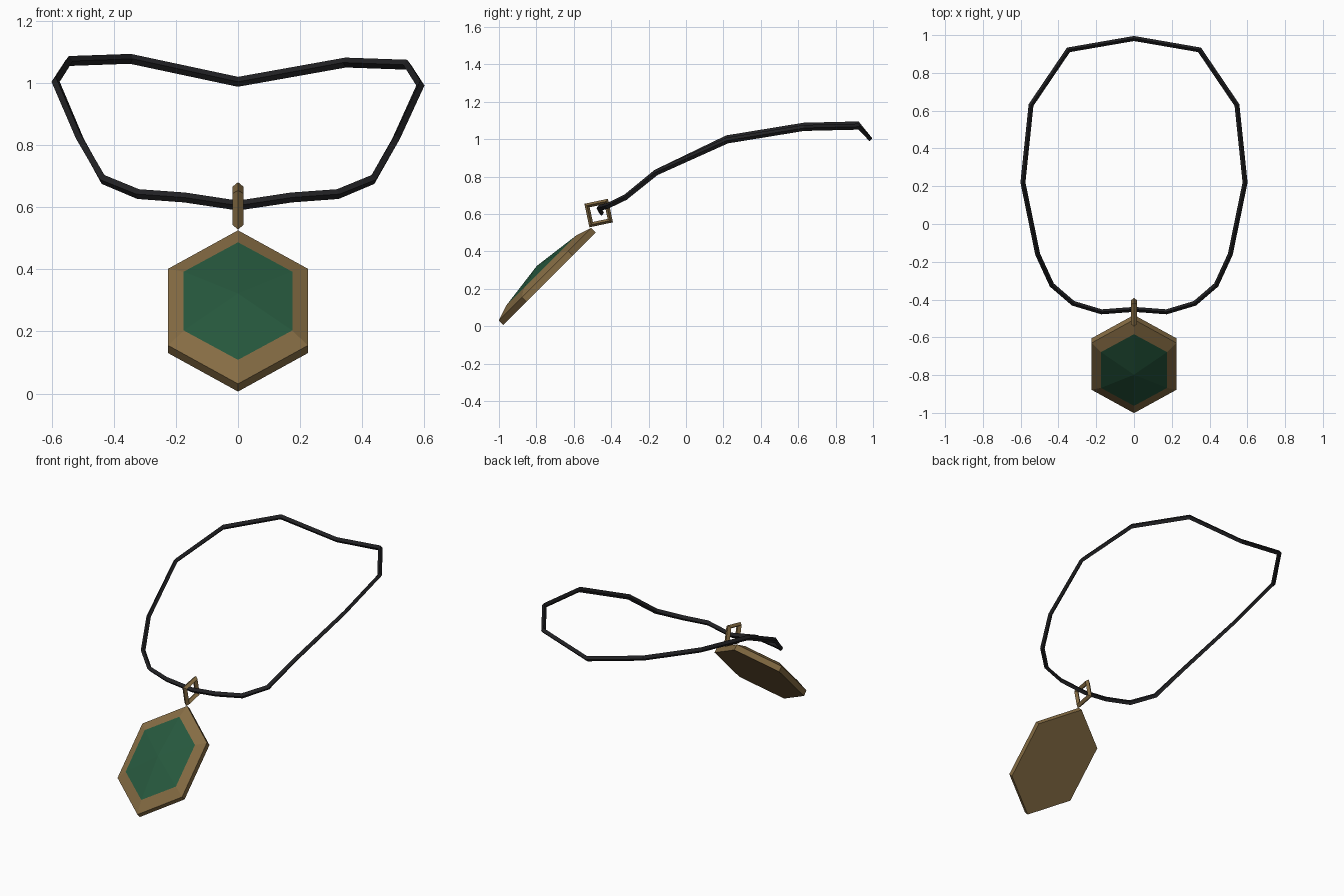
import bpy, bmesh, math
from mathutils import Vector, Matrix

if "Cube" in bpy.data.objects:
    bpy.data.objects.remove(bpy.data.objects["Cube"])


def material(name, rgb):
    m = bpy.data.materials.new(name)
    m.diffuse_color = (*rgb, 1)
    m.use_nodes = True
    m.node_tree.nodes["Principled BSDF"].inputs["Base Color"].default_value = m.diffuse_color
    return m


BRONZE = material("aged bronze", (0.235, 0.150, 0.057))
GREEN = material("green gem", (0.019, 0.095, 0.046))
BLACK = material("black cord", (0.015, 0.015, 0.017))


def finish(name, bm, mat):
    bmesh.ops.recalc_face_normals(bm, faces=bm.faces)
    me = bpy.data.meshes.new(name)
    bm.to_mesh(me)
    bm.free()
    me.materials.append(mat)
    ob = bpy.data.objects.new(name, me)
    bpy.context.collection.objects.link(ob)
    return ob


def bridge(bm, a, b):
    n = len(a)
    for i in range(n):
        j = (i + 1) % n
        bm.faces.new((a[i], a[j], b[j], b[i]))


def closed_sweep(name, path, axis, wide, high, mat):
    """Closed four-sided tube; corners of the section lie along and across axis."""
    bm = bmesh.new()
    rings = []
    n = len(path)
    for i, p in enumerate(path):
        d1 = (p - path[i - 1]).normalized()
        d2 = (path[(i + 1) % n] - p).normalized()
        t = (d1 + d2).normalized()
        side = t.cross(axis).normalized()
        up = side.cross(t).normalized()
        mitre = 1 / max(0.6, d1.dot(t))
        rings.append([bm.verts.new(p + o) for o in
                      (side * wide * mitre, up * high, -side * wide * mitre, -up * high)])
    for i in range(n):
        bridge(bm, rings[i - 1], rings[i])
    return finish(name, bm, mat)


# Neck cord: right half from back to front, the left half mirrored and a touch higher behind
half = [(0.347, 0.922, 1.067), (0.545, 0.63, 1.06), (0.588, 0.22, 0.993),
        (0.51, -0.16, 0.822), (0.435, -0.323, 0.69), (0.322, -0.42, 0.643),
        (0.172, -0.465, 0.632)]
right = [Vector(p) for p in half]
left = [Vector((-x, y, z + (0.012 if y > 0 else 0))) for x, y, z in half]
cord = [Vector((0, 0.982, 1.005))] + right + [Vector((0, -0.452, 0.606))] + left[::-1]
closed_sweep("neck_cord", cord, Vector((0, 0, 1)), 0.013, 0.016, BLACK)

# Square hanging ring with a ridged section
ring_path = []
for k in range(4):
    a = math.radians(57 + 90 * k)
    ring_path.append(Vector((0, -0.467 + 0.074 * math.cos(a), 0.605 + 0.074 * math.sin(a))))
closed_sweep("hanging_ring", ring_path, Vector((1, 0, 0)), 0.012, 0.017, BRONZE)

# Pendant frame of reference: local y runs up the slope, local z points out of the front
s = math.sqrt(0.5)
tilt = Matrix(((1, 0, 0), (0, s, -s), (0, s, s)))
CENTRE = -0.336


def hexagon(bm, half_width, half_length, depth):
    verts = []
    for k in range(6):
        a = math.radians(90 + 60 * k)
        p = Vector((half_width * math.cos(a) / math.cos(math.pi / 6),
                    CENTRE + half_length * math.sin(a), depth))
        verts.append(bm.verts.new(tilt @ p))
    return verts


# Pendant setting: flat back, straight rim, sloping bezel
bm = bmesh.new()
levels = [hexagon(bm, 0.225, 0.35, 0.695), hexagon(bm, 0.225, 0.35, 0.73),
          hexagon(bm, 0.175, 0.268, 0.757)]
bm.faces.new(levels[0])
bridge(bm, levels[0], levels[1])
bridge(bm, levels[1], levels[2])
bm.faces.new(levels[2])
finish("pendant_setting", bm, BRONZE)

# Gem: low six-sided pyramid on the setting
bm = bmesh.new()
base = hexagon(bm, 0.175, 0.268, 0.7575)
apex = bm.verts.new(tilt @ Vector((0, CENTRE, 0.792)))
for i in range(6):
    bm.faces.new((base[i], base[(i + 1) % 6], apex))
bm.faces.new(base)
finish("gem", bm, GREEN)
